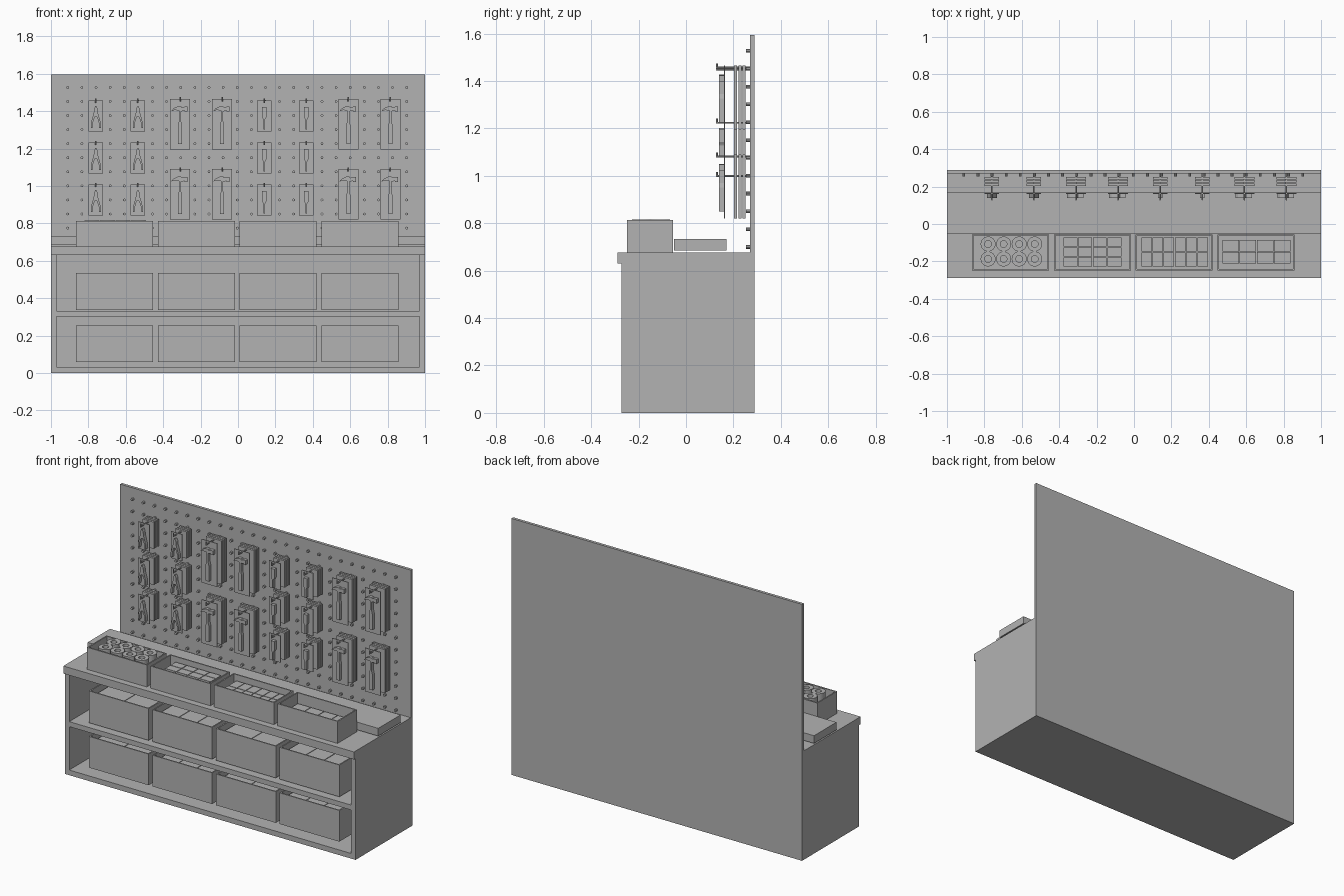
import bpy, bmesh, math
from mathutils import Matrix, Vector

if "Cube" in bpy.data.objects:
    bpy.data.objects.remove(bpy.data.objects["Cube"])

grey = bpy.data.materials.new("plain grey")
grey.diffuse_color = (0.45, 0.45, 0.45, 1)
grey.use_nodes = True
grey.node_tree.nodes["Principled BSDF"].inputs["Base Color"].default_value = grey.diffuse_color


def finish(name, bm):
    bmesh.ops.recalc_face_normals(bm, faces=bm.faces)
    me = bpy.data.meshes.new(name)
    bm.to_mesh(me)
    bm.free()
    me.materials.append(grey)
    ob = bpy.data.objects.new(name, me)
    bpy.context.collection.objects.link(ob)
    return ob


def box(bm, x0, x1, y0, y1, z0, z1):
    m = Matrix.Translation(((x0 + x1) / 2, (y0 + y1) / 2, (z0 + z1) / 2))
    m = m @ Matrix.Diagonal((x1 - x0, y1 - y0, z1 - z0, 1))
    return bmesh.ops.create_cube(bm, size=1, matrix=m)["verts"]


def slab(name, *dims):
    bm = bmesh.new()
    box(bm, *dims)
    return finish(name, bm)


def rod(bm, p, q, r, n=8):
    p, q = Vector(p), Vector(q)
    m = Matrix.Translation((p + q) / 2) @ (q - p).to_track_quat('Z', 'Y').to_matrix().to_4x4()
    bmesh.ops.create_cone(bm, cap_ends=True, segments=n, radius1=r, radius2=r,
                          depth=(q - p).length, matrix=m)


def outline(bm, pts, cx, cz, y0, y1):
    """Extrude a front-facing outline from y0 to y1."""
    f = bm.faces.new([bm.verts.new((cx + x, y0, cz + z)) for x, z in pts])
    ext = bmesh.ops.extrude_face_region(bm, geom=[f])["geom"]
    for v in ext:
        if isinstance(v, bmesh.types.BMVert):
            v.co.y = y1


def tray(name, x0, x1, y0, y1, z0, z1, wall=0.011):
    """Open-topped bin with a sunken floor."""
    bm = bmesh.new()
    box(bm, x0, x1, y0, y1, z0, z1)
    bm.normal_update()
    top = max(bm.faces, key=lambda f: f.normal.z)
    bmesh.ops.inset_region(bm, faces=[top], thickness=wall)
    ext = bmesh.ops.extrude_face_region(bm, geom=[top])["geom"]
    for v in ext:
        if isinstance(v, bmesh.types.BMVert):
            v.co.z = z0 + wall
    if top.is_valid:
        bmesh.ops.delete(bm, geom=[top], context='FACES_ONLY')
    return finish(name, bm)


def cartons(name, cols, rows, x0, x1, y0, y1, z0, z1, gap=0.004):
    bm = bmesh.new()
    dx, dy = (x1 - x0) / cols, (y1 - y0) / rows
    for i in range(cols):
        for j in range(rows):
            box(bm, x0 + i * dx + gap / 2, x0 + (i + 1) * dx - gap / 2,
                y0 + j * dy + gap / 2, y0 + (j + 1) * dy - gap / 2, z0, z1)
    return finish(name, bm)


# Cabinet carcass, counter, riser and back board
slab("back_board", -1, 1, 0.27, 0.288, 0, 1.595)
slab("left_side", -1, -0.97, -0.273, 0.27, 0, 0.63)
slab("right_side", 0.97, 1, -0.273, 0.27, 0, 0.63)
slab("base_board", -0.97, 0.97, -0.273, 0.27, 0, 0.032)
slab("middle_shelf", -0.97, 0.97, -0.273, 0.27, 0.302, 0.333)
slab("counter_top", -1, 1, -0.288, 0.27, 0.63, 0.677)
slab("counter_riser", -1, 1, -0.05, 0.17, 0.685, 0.733)

# Bins on the counter and on both shelves
bins = [-0.66 + 0.4375 * i for i in range(4)]
for i, cx in enumerate(bins):
    a, b = cx - 0.206, cx + 0.206
    tray(f"counter_bin_{i}", a, b, -0.248, -0.055, 0.677, 0.814)
    for label, z0, z1 in (("upper", 0.338, 0.536), ("lower", 0.059, 0.253)):
        tray(f"{label}_shelf_bin_{i}", a, b, -0.23, 0.16, z0, z1)
        cartons(f"{label}_bin_cartons_{i}", 2 + i % 2, 2, a + 0.02, b - 0.02,
                -0.21, 0.14, z0 + 0.011, z1 - 0.03)

# Counter bin contents: tape rolls, then three sets of small cartons
bm = bmesh.new()
SEG = 24
for i in range(4):
    for j in range(2):
        cx, cy = -0.78 + i * 0.083, -0.187 + j * 0.08
        profile = [(0.018, 0.69), (0.04, 0.69), (0.04, 0.817), (0.018, 0.817)]
        rings = [[bm.verts.new((cx + r * math.cos(t), cy + r * math.sin(t), z)) for r, z in profile]
                 for t in (2 * math.pi * k / SEG for k in range(SEG))]
        for k in range(SEG):
            p, q = rings[k], rings[(k + 1) % SEG]
            for s in range(4):
                u = (s + 1) % 4
                bm.faces.new((p[s], q[s], q[u], p[u]))
rolls = finish("tape_rolls", bm)
for p in rolls.data.polygons:
    p.use_smooth = abs(p.normal.z) < 0.5
rolls.data.set_sharp_from_angle(angle=math.radians(35))
cartons("wide_cartons", 4, 3, -0.38, -0.065, -0.23, -0.07, 0.69, 0.785)
cartons("narrow_cartons", 6, 2, 0.037, 0.397, -0.23, -0.07, 0.69, 0.78)
cartons("large_cartons", 4, 2, 0.47, 0.84, -0.212, -0.084, 0.69, 0.76)

# Peg grid on the board
bm = bmesh.new()
for i in range(25):
    for j in range(12):
        x, z = -0.91 + i * 0.0755, 0.70 + j * 0.0752
        rod(bm, (x, 0.254, z), (x, 0.272, z), 0.0075)
finish("board_pegs", bm)

# Tool outlines, relative to the top centre of each card
hammer = [(-0.011, -0.24), (0.011, -0.24), (0.011, -0.14), (0.006, -0.12), (0.006, -0.067),
          (0.024, -0.063), (0.024, -0.068), (0.04, -0.068), (0.04, -0.042), (0.024, -0.042),
          (0.01, -0.046), (0.006, -0.04), (-0.012, -0.04), (-0.034, -0.05), (-0.048, -0.066),
          (-0.03, -0.06), (-0.006, -0.062), (-0.006, -0.12), (-0.011, -0.14)]
plier_half = [(0.003, -0.03), (0.009, -0.045), (0.012, -0.07), (0.018, -0.09), (0.026, -0.12),
              (0.027, -0.148), (0.018, -0.148), (0.017, -0.122), (0.006, -0.088)]
pliers = plier_half + [(-x, z) for x, z in reversed(plier_half)]
driver_half = [(0.012, -0.035), (0.012, -0.09), (0.006, -0.1), (0.004, -0.105), (0.004, -0.155)]
driver = driver_half + [(-x, z) for x, z in reversed(driver_half)]

# Hanging cards with a tool on the front one and a hook through the stack
kinds = {
    "pliers": (pliers, 0.039, 0.166, (1.458, 1.233, 1.008), (0, 1)),
    "hammer": (hammer, 0.0535, 0.27, (1.466, 1.09), (2, 3, 6, 7)),
    "screwdriver": (driver, 0.039, 0.166, (1.458, 1.233, 1.008), (4, 5)),
}
cards, hooks = bmesh.new(), bmesh.new()
for name, (pts, hw, h, tops, cols) in kinds.items():
    tools = bmesh.new()
    for c in cols:
        x = -0.76 + c * 0.225
        for z in tops:
            box(cards, x - hw, x + hw, 0.16, 0.165, z - h, z)
            for k in range(3):
                y = 0.203 + k * 0.018
                box(cards, x - hw, x + hw, y, y + 0.013, z - h, z)
            outline(tools, pts, x, z, 0.14, 0.16)
            hz = z - 0.009
            rod(hooks, (x, 0.13, hz), (x, 0.272, hz), 0.004)
            rod(hooks, (x, 0.13, hz - 0.004), (x, 0.13, hz + 0.018), 0.004)
    finish(name + "_tools", tools)
finish("tool_cards", cards)
finish("card_hooks", hooks)
